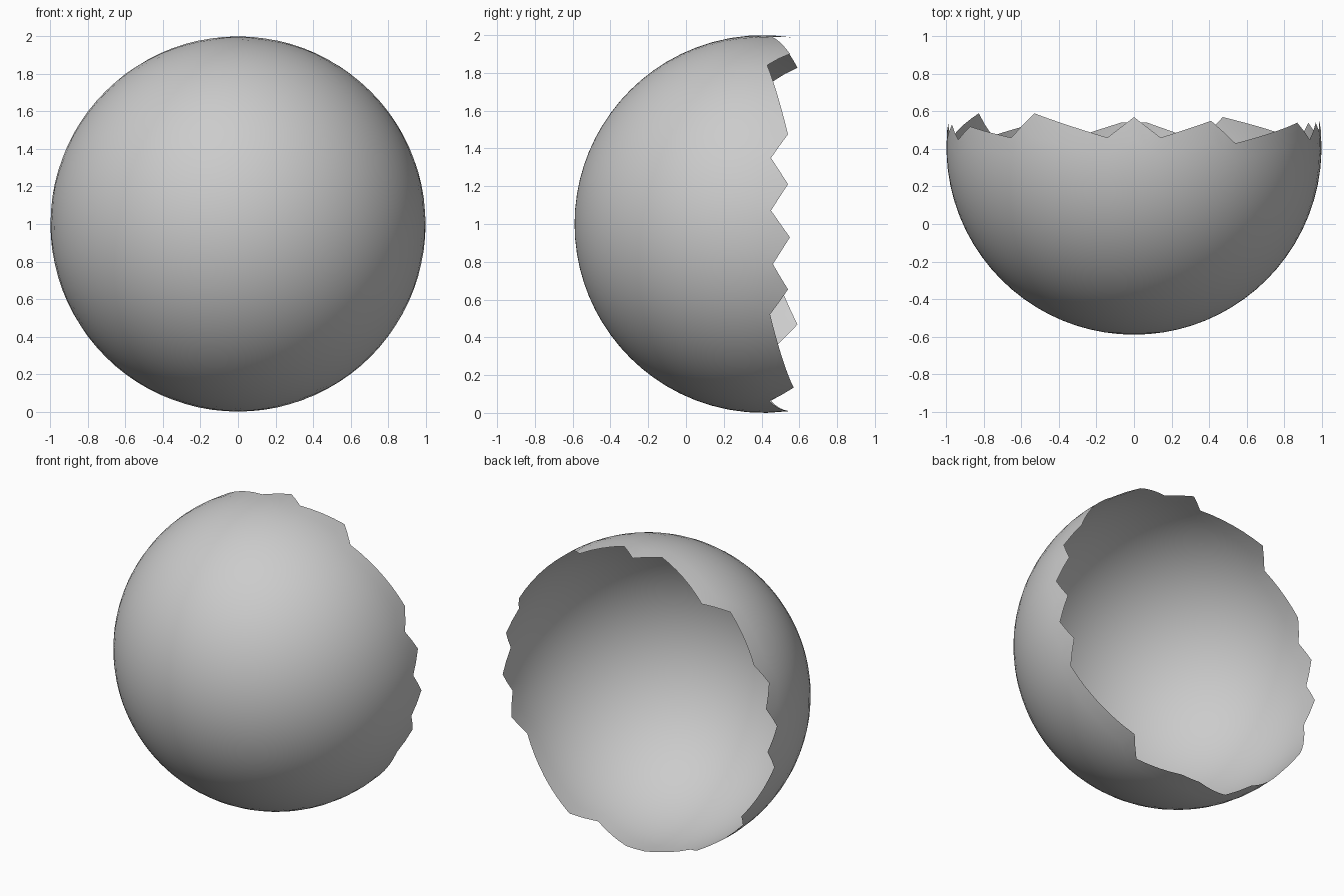
import bpy, bmesh
from math import sin, cos, pi, acos

if "Cube" in bpy.data.objects:
    bpy.data.objects.remove(bpy.data.objects["Cube"])

R = 1.0          # shell radius
CY = 0.41        # sphere centre on y
N = 88           # columns around the y axis
RINGS = 20       # rings from the pole to the broken rim

# Broken rim: (column, y) for every tooth tip and notch, round from +x over the top
RIM = [(1, .45), (3, .54), (5, .45), (7, .54), (14, .43), (16, .55), (20, .46),
       (22, .57), (24, .46), (30, .59), (32, .46), (37, .52), (39, .45), (41, .53),
       (43, .45), (45, .54), (47, .45), (52, .59), (54, .47), (59, .55), (61, .45),
       (65, .54), (67, .54), (71, .44), (73, .57), (81, .445), (83, .54), (85, .46),
       (87, .55), (89, .45)]


def rim_y(col):
    """Height of the broken edge at a column, straight between listed points."""
    if col < 1:
        col += N
    for (a, ya), (b, yb) in zip(RIM, RIM[1:]):
        if a <= col <= b:
            return ya + (yb - ya) * (col - a) / (b - a)


# Open spherical shell, each column swept from the front pole to the rim
bm = bmesh.new()
pole = bm.verts.new((0, CY - R, 1))
cols = []
for k in range(N):
    t = 2 * pi * k / N
    end = acos((CY - rim_y(k)) / R)
    col = []
    for i in range(1, RINGS + 1):
        # rings stay regular up to near the edge, then stretch to the teeth
        f = i / RINGS
        p = f * pi / 2 + (end - pi / 2) * f ** 6
        col.append(bm.verts.new((R * sin(p) * cos(t), CY - R * cos(p), 1 + R * sin(p) * sin(t))))
    cols.append(col)
# Faces wound so the normals point outwards
for k in range(N):
    a, b = cols[k], cols[(k + 1) % N]
    bm.faces.new((pole, a[0], b[0]))
    for i in range(RINGS - 1):
        bm.faces.new((a[i], a[i + 1], b[i + 1], b[i]))
for f in bm.faces:
    f.smooth = True

mesh = bpy.data.meshes.new("broken_shell")
bm.to_mesh(mesh)
bm.free()
bpy.context.collection.objects.link(bpy.data.objects.new("broken_shell", mesh))
